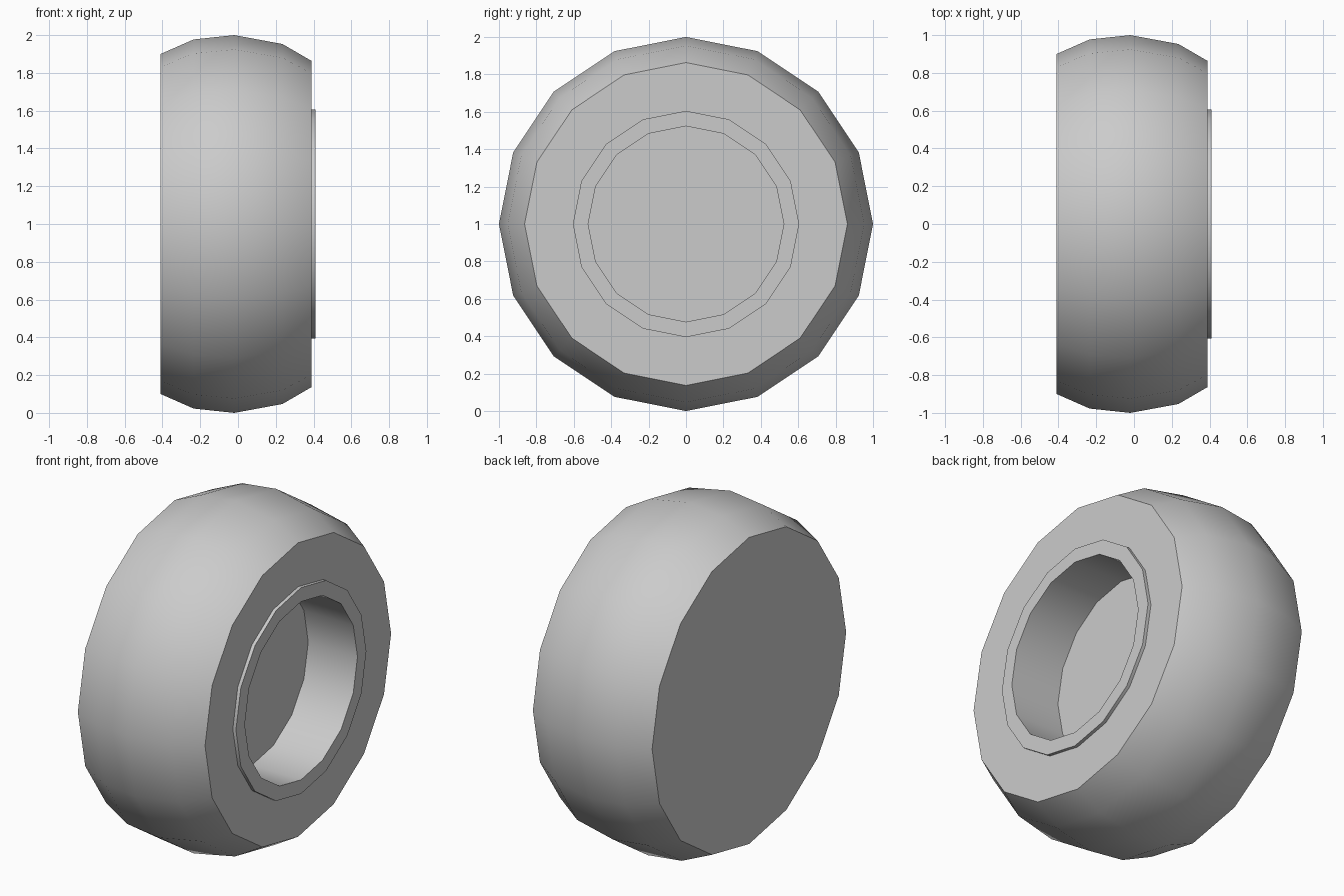
import bpy, bmesh, math

if "Cube" in bpy.data.objects:
    bpy.data.objects.remove(bpy.data.objects["Cube"])

SIDES = 16


def lathe(name, profile):
    """Spin (x, radius) points around the x axis at z = 1 and cap both ends."""
    bm = bmesh.new()
    rings = []
    for x, r in profile:
        ring = []
        for i in range(SIDES):
            a = 2 * math.pi * i / SIDES
            ring.append(bm.verts.new((x, r * math.cos(a), 1 + r * math.sin(a))))
        rings.append(ring)
    for a, b in zip(rings, rings[1:]):
        for i in range(SIDES):
            j = (i + 1) % SIDES
            bm.faces.new((a[i], a[j], b[j], b[i]))
    bm.faces.new(rings[0])
    bm.faces.new(rings[-1])
    bmesh.ops.recalc_face_normals(bm, faces=bm.faces)
    mesh = bpy.data.meshes.new(name)
    bm.to_mesh(mesh)
    bm.free()
    obj = bpy.data.objects.new(name, mesh)
    bpy.context.collection.objects.link(obj)
    bpy.context.view_layer.objects.active = obj
    obj.select_set(True)
    bpy.ops.object.shade_smooth_by_angle(angle=math.radians(35))
    obj.select_set(False)
    return obj


# Rounded tread, flat sidewall, raised rim lip and recessed hub
lathe("wheel", [
    (-0.41, 0.90), (-0.235, 0.977), (-0.02, 1.0), (0.235, 0.953), (0.39, 0.863),
    (0.39, 0.605), (0.41, 0.605), (0.41, 0.523), (0.09, 0.523),
])
